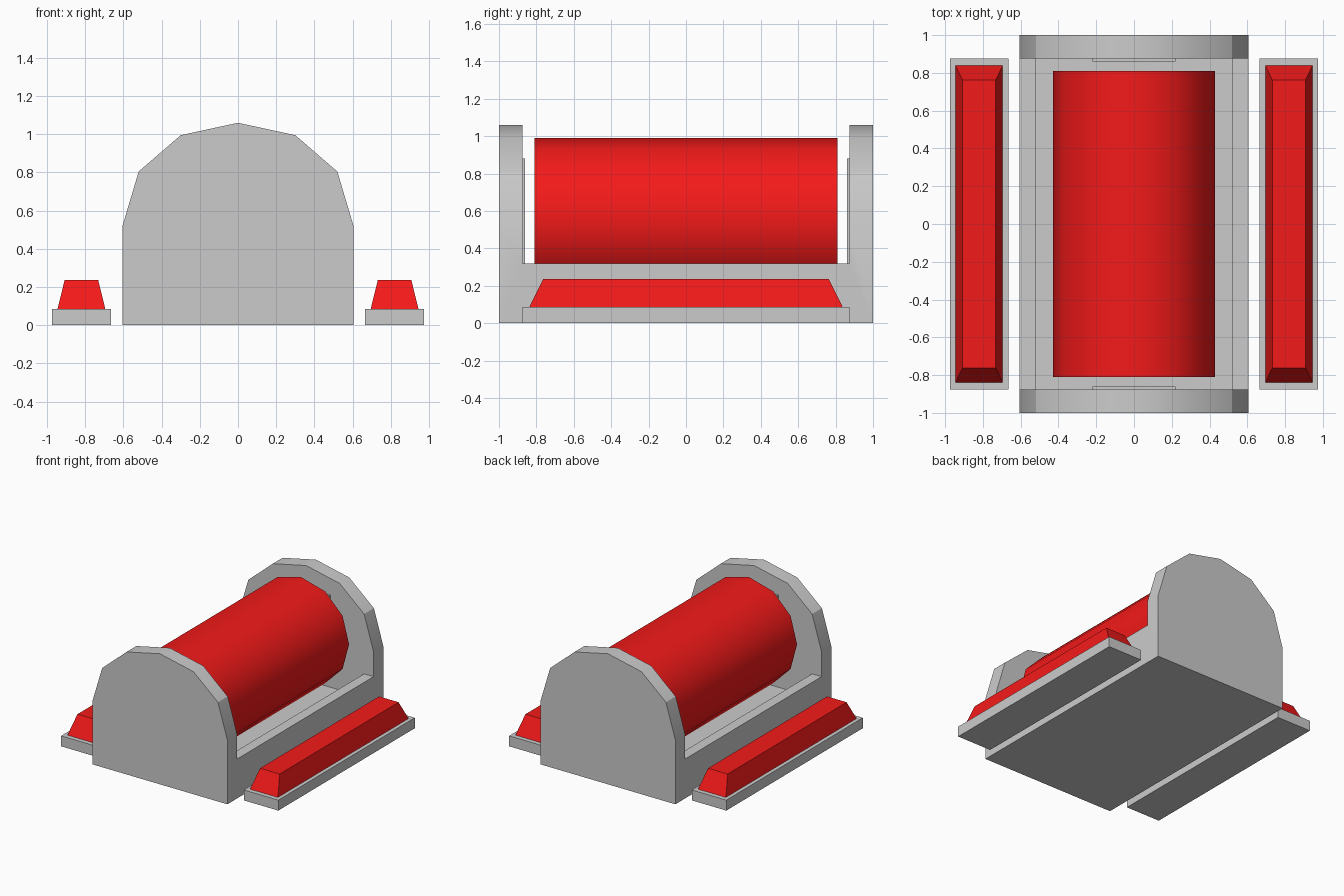
import bpy, bmesh, math
from mathutils import Matrix

if "Cube" in bpy.data.objects:
    bpy.data.objects.remove(bpy.data.objects["Cube"])

red = bpy.data.materials.new("red")
red.diffuse_color = (0.9, 0.01, 0.01, 1)
red.use_nodes = True
red.node_tree.nodes["Principled BSDF"].inputs["Base Color"].default_value = red.diffuse_color


def finish(name, bm, mat=None, smooth=None):
    bmesh.ops.recalc_face_normals(bm, faces=bm.faces)
    me = bpy.data.meshes.new(name)
    bm.to_mesh(me)
    bm.free()
    ob = bpy.data.objects.new(name, me)
    bpy.context.collection.objects.link(ob)
    if mat:
        me.materials.append(mat)
    if smooth:
        smooth_shade(ob, smooth)
    return ob


def smooth_shade(ob, degrees):
    bpy.ops.object.select_all(action='DESELECT')
    ob.select_set(True)
    bpy.context.view_layer.objects.active = ob
    bpy.ops.object.shade_smooth_by_angle(angle=math.radians(degrees))


def box(name, x, y, z, mat=None, taper=(0, 0)):
    """Box from (min, max) ranges; taper insets the top face in x and y."""
    bm = bmesh.new()
    bmesh.ops.create_cube(bm, size=1)
    for v in bm.verts:
        sx, sy, sz = (1 if c > 0 else -1 for c in v.co)
        v.co = (x[sx > 0], y[sy > 0], z[sz > 0])
        if sz > 0:
            v.co.x -= sx * taper[0]
            v.co.y -= sy * taper[1]
    return finish(name, bm, mat)


# Cradle: arched block, hollowed to leave two end plates and a trough
half = [(0.605, 0), (0.605, 0.52), (0.52, 0.805), (0.3, 0.995)]
outline = half + [(0, 1.06)] + [(-x, z) for x, z in reversed(half)]
bm = bmesh.new()
face = bm.faces.new([bm.verts.new((x, -1, z)) for x, z in outline])
ext = bmesh.ops.extrude_face_region(bm, geom=[face])
bmesh.ops.translate(bm, vec=(0, 2, 0),
                    verts=[g for g in ext["geom"] if isinstance(g, bmesh.types.BMVert)])
cradle = finish("cradle", bm)

cutters = [
    box("gap_cutter", (-1, 1), (-0.875, 0.875), (0.32, 1.5)),
    box("trough_cutter", (-0.52, 0.52), (-0.875, 0.875), (0.13, 0.6)),
]
bpy.context.view_layer.objects.active = cradle
for cutter in cutters:
    cutter.hide_render = True
    mod = cradle.modifiers.new("cut", 'BOOLEAN')
    mod.operation = 'DIFFERENCE'
    mod.solver = 'EXACT'
    mod.object = cutter
    bpy.ops.object.modifier_apply(modifier=mod.name)
for cutter in cutters:
    bpy.data.objects.remove(cutter)
smooth_shade(cradle, 30)

# Twelve-sided drum lying in the trough
bm = bmesh.new()
bmesh.ops.create_cone(bm, cap_ends=True, segments=12, radius1=0.43, radius2=0.43, depth=1.62,
                      matrix=Matrix.Translation((0, 0, 0.56)) @ Matrix.Rotation(math.pi / 2, 4, 'X'))
finish("drum", bm, red, 40)

# Shallow pads on the inner faces of the end plates
for name, y in (("front_pad", (-0.88, -0.86)), ("back_pad", (0.86, 0.88))):
    box(name, (-0.22, 0.22), y, (0.24, 0.88))

# Side strips: grey plinth with a tapered red bar, on both sides
for side, s in (("left", -1), ("right", 1)):
    c = s * 0.82
    box(side + "_plinth", (c - 0.155, c + 0.155), (-0.875, 0.875), (0, 0.085))
    box(side + "_bar", (c - 0.125, c + 0.125), (-0.838, 0.838), (0.085, 0.236), red, (0.037, 0.075))
